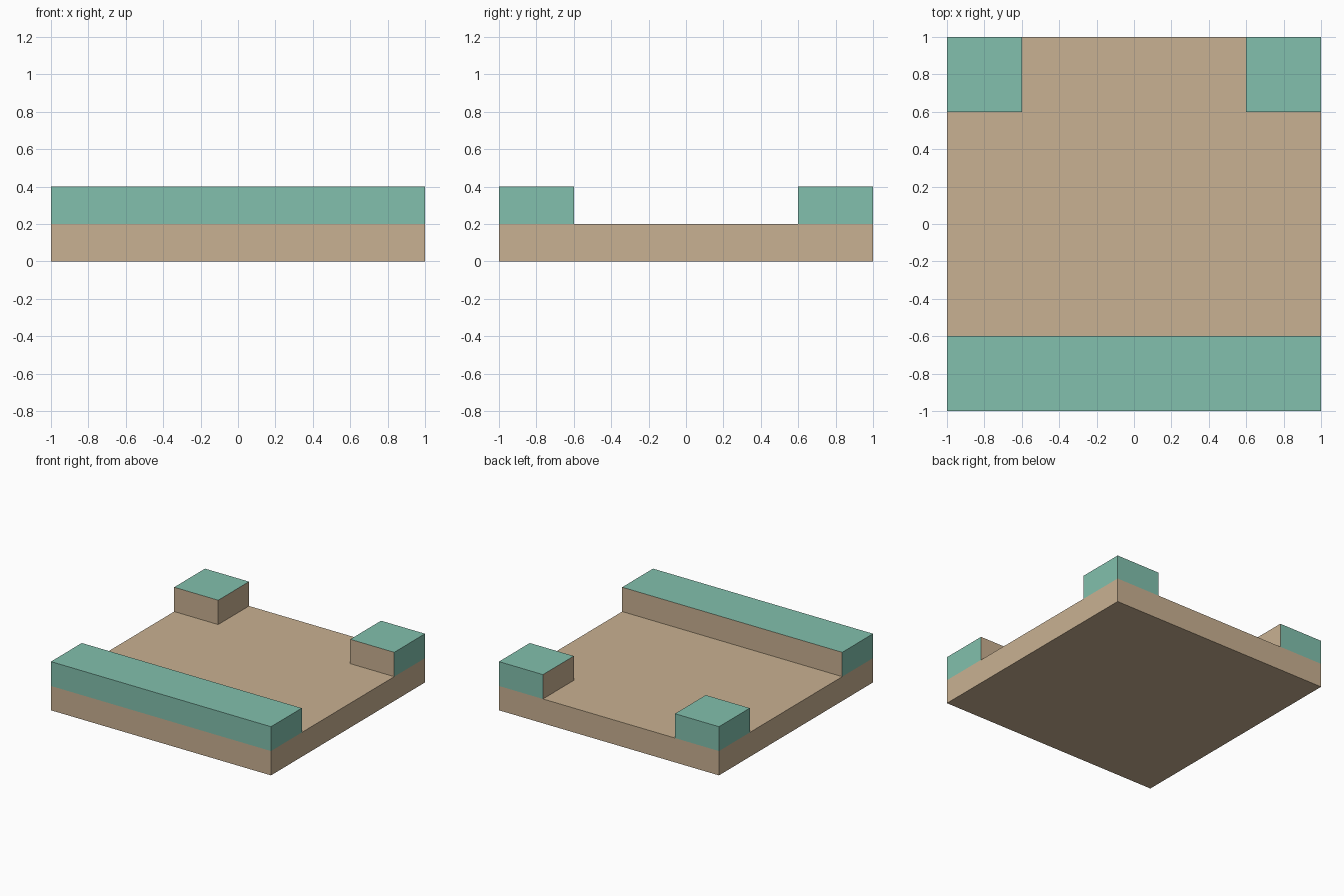
import bpy, bmesh
from mathutils import Matrix

if "Cube" in bpy.data.objects:
    bpy.data.objects.remove(bpy.data.objects["Cube"])

INNER = 0.6      # inner edge of the raised walls
BASE_H = 0.2     # floor thickness
WALL_H = 0.2     # wall height above the floor


def material(name, rgb):
    m = bpy.data.materials.new(name)
    m.diffuse_color = (*rgb, 1)
    m.use_nodes = True
    m.node_tree.nodes["Principled BSDF"].inputs["Base Color"].default_value = m.diffuse_color
    return m


# Floor slab, cut along the wall lines
bm = bmesh.new()
bmesh.ops.create_cube(bm, size=1, matrix=Matrix.Translation((0, 0, BASE_H / 2))
                      @ Matrix.Diagonal((2, 2, BASE_H, 1)))
for axis in ((1, 0, 0), (0, 1, 0)):
    for d in (-INNER, INNER):
        bmesh.ops.bisect_plane(bm, geom=bm.verts[:] + bm.edges[:] + bm.faces[:],
                               plane_co=[a * d for a in axis], plane_no=axis)


# Raised parts: full front wall and two back corner posts
def is_raised(f):
    c = f.calc_center_median()
    return f.normal.z > 0.9 and (c.y < -INNER or (c.y > INNER and abs(c.x) > INNER))


bm.normal_update()
out = bmesh.ops.extrude_face_region(bm, geom=[f for f in bm.faces if is_raised(f)])
bmesh.ops.translate(bm, vec=(0, 0, WALL_H),
                    verts=[v for v in out["geom"] if isinstance(v, bmesh.types.BMVert)])
bmesh.ops.recalc_face_normals(bm, faces=bm.faces[:])

# Teal on wall tops and outer sides, tan on the floor and inner sides
for f in bm.faces:
    c = f.calc_center_median()
    outer = max(abs(c.x), abs(c.y)) > 0.99
    top = f.normal.z > 0.9
    f.material_index = int(c.z > BASE_H + 0.01 and (outer or top))

# Merge the coplanar cut faces, keeping colour borders
bmesh.ops.dissolve_limit(bm, angle_limit=0.01, verts=bm.verts[:], edges=bm.edges[:],
                         delimit={'MATERIAL'})

mesh = bpy.data.meshes.new("walled_tile")
bm.to_mesh(mesh)
bm.free()
mesh.materials.append(material("tan", (0.584, 0.440, 0.287)))
mesh.materials.append(material("teal", (0.223, 0.527, 0.418)))
bpy.context.collection.objects.link(bpy.data.objects.new("walled_tile", mesh))
